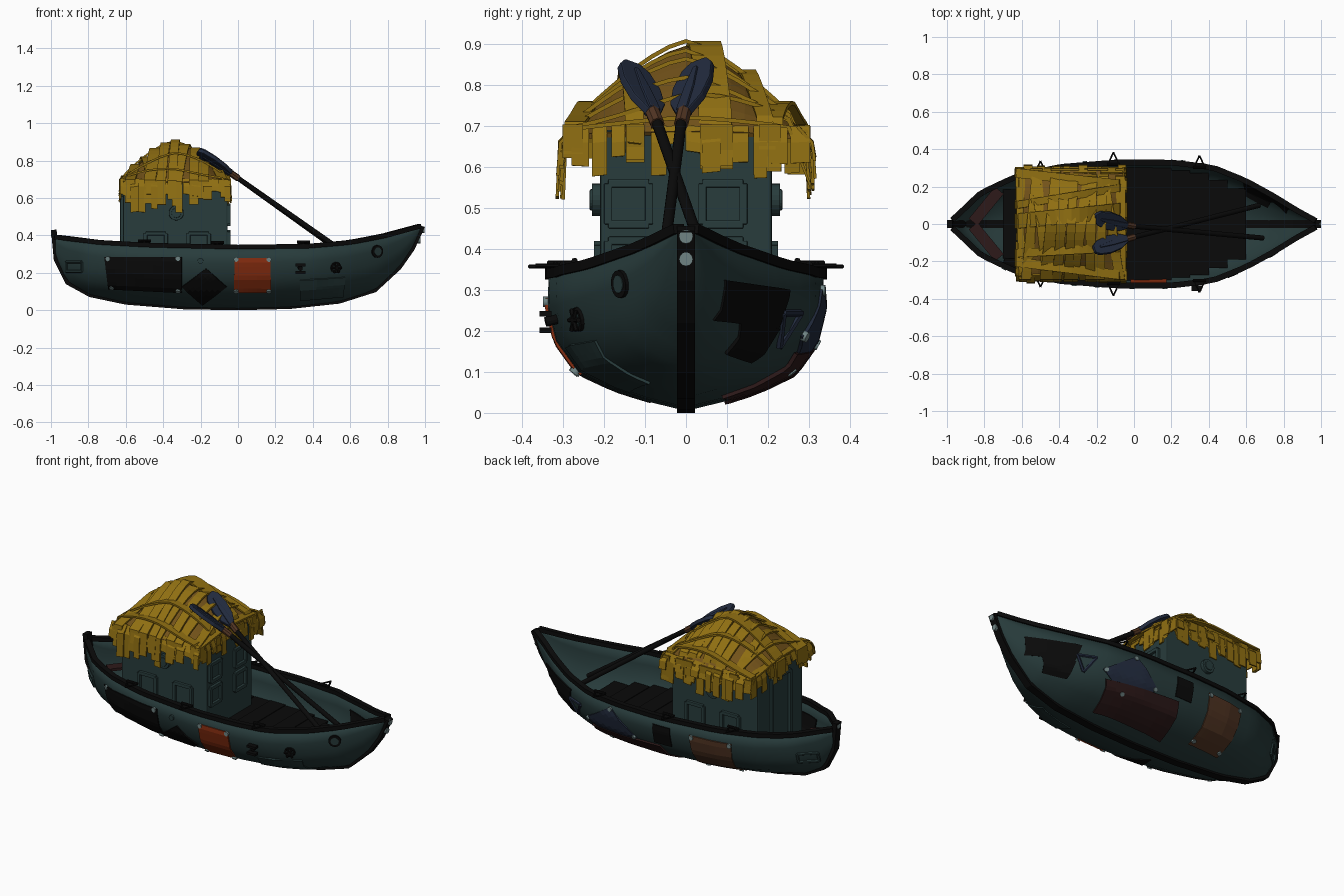
import bpy, bmesh, math, random
from mathutils import Vector, Matrix

random.seed(4)
Z = Vector((0, 0, 1))
if "Cube" in bpy.data.objects:
    bpy.data.objects.remove(bpy.data.objects["Cube"])


def material(name, rgb):
    m = bpy.data.materials.new(name)
    m.use_nodes = True
    m.diffuse_color = (*rgb, 1)
    m.node_tree.nodes["Principled BSDF"].inputs["Base Color"].default_value = (*rgb, 1)
    return m


TEAL = material("teal_paint", (.021, .045, .045))
BLACK = material("black_wood", (.003, .003, .003))
THATCH = material("golden_thatch", (.28, .16, .006))
UNDER = material("brown_thatch", (.17, .085, .01))
ORANGE = material("orange_patch", (.24, .026, .005))
BROWN = material("brown_leather", (.085, .036, .017))
MAROON = material("maroon_patch", (.027, .01, .01))
NAVY = material("navy_paint", (.016, .024, .048))
METAL = material("grey_metal", (.16, .23, .23))


def finish(bm, name, mat, smooth=False, solid=0, bevel=0):
    bmesh.ops.recalc_face_normals(bm, faces=bm.faces)
    me = bpy.data.meshes.new(name)
    bm.to_mesh(me)
    bm.free()
    ob = bpy.data.objects.new(name, me)
    bpy.context.collection.objects.link(ob)
    me.materials.append(mat)
    if smooth:
        bpy.ops.object.select_all(action='DESELECT')
        ob.select_set(True)
        bpy.context.view_layer.objects.active = ob
        bpy.ops.object.shade_smooth_by_angle(angle=math.radians(40))
    if solid:
        mod = ob.modifiers.new("thickness", 'SOLIDIFY')
        mod.thickness, mod.offset = solid, 0
    if bevel:
        mod = ob.modifiers.new("bevel", 'BEVEL')
        mod.width, mod.segments = bevel, 2


def box(bm, c, size):
    bmesh.ops.create_cube(bm, size=1, matrix=Matrix.Translation(c) @ Matrix.Diagonal((*size, 1)))


def rod(bm, a, b, r, seg=12):
    a, b = Vector(a), Vector(b)
    m = Matrix.Translation((a + b) / 2) @ (b - a).to_track_quat('Z', 'Y').to_matrix().to_4x4()
    bmesh.ops.create_cone(bm, cap_ends=True, segments=seg, radius1=r, radius2=r,
                          depth=(b - a).length, matrix=m)


def loop(bm, pts, r):
    for a, b in zip(pts, pts[1:] + pts[:1]):
        rod(bm, a, b, r, 6)


def grid(bm, rows):
    vs = [[bm.verts.new(p) for p in row] for row in rows]
    for a, b in zip(vs, vs[1:]):
        for i in range(len(a) - 1):
            bm.faces.new((a[i], a[i + 1], b[i + 1], b[i]))


def ribbon(bm, pts, w, t, across=None):
    """Flat strap that follows a path; w is one width or a width per point."""
    pts, rings = [Vector(p) for p in pts], []
    for i, p in enumerate(pts):
        tan = (pts[min(i + 1, len(pts) - 1)] - pts[max(i - 1, 0)]).normalized()
        a = (Vector(across) if across else tan.cross(Z)).normalized()
        n = a.cross(tan).normalized() * t / 2
        a = a * (w[i] if isinstance(w, list) else w) / 2
        rings.append([bm.verts.new(q) for q in (p - a - n, p + a - n, p + a + n, p - a + n)])
    for r, s in zip(rings, rings[1:]):
        for i in range(4):
            bm.faces.new((r[i], r[(i + 1) % 4], s[(i + 1) % 4], s[i]))
    bm.faces.new(rings[0])
    bm.faces.new(rings[-1])


def lerp(table, x):
    for (a, va), (b, vb) in zip(table, table[1:]):
        if x <= b:
            return va + (vb - va) * max(0, (x - a) / (b - a))
    return table[-1][1]


# Hull lines: keel height, rail height, half width and section shape
KEEL = [(-.985, .43), (-.97, .27), (-.91, .15), (-.79, .085), (-.6, .045), (-.29, .02), (0, .015),
        (.28, .022), (.54, .05), (.73, .11), (.86, .23), (.93, .33), (.985, .45)]
RAIL = [(-.985, .39), (-.74, .36), (-.47, .345), (0, .335), (.38, .34), (.6, .36), (.78, .395), (.985, .45)]
WIDE = [(-.985, .01), (-.93, .06), (-.82, .165), (-.64, .25), (-.4, .305), (-.1, .329), (.2, .329),
        (.42, .303), (.6, .23), (.75, .147), (.87, .073), (.985, .01)]
SHAPE = [(0, .05), (.06, .29), (.14, .53), (.27, .79), (.5, .95), (.75, 1.01), (1, 1)]


def half(x, z):
    k = lerp(KEEL, x)
    return lerp(WIDE, x) * lerp(SHAPE, (z - k) / max(.01, lerp(RAIL, x) - k))


def on_hull(x, z, side, off=0):
    e = .02
    n = Vector(((half(x - e, z) - half(x + e, z)) / (2 * e), 1,
                (half(x, z - e) - half(x, z + e)) / (2 * e))).normalized()
    p = Vector((x, half(x, z), z)) + n * off
    return Vector((p.x, p.y * side, p.z)), Vector((n.x, n.y * side, n.z))


stations = [.972 * math.sin(math.pi / 2 * i / 20) for i in range(-20, 21)]
bm, rows = bmesh.new(), []
for x in stations:
    k, g = lerp(KEEL, x), lerp(RAIL, x)
    k = min(k, g - .02)
    ring = [(lerp(WIDE, x) * s, k + (g - k) * f) for f, s in SHAPE]
    rows.append([(x, -y, z) for y, z in reversed(ring)] + [(x, y, z) for y, z in ring])
grid(bm, rows)
finish(bm, "hull", TEAL, smooth=True, solid=.012)

# Rails, keel and stem posts
bm = bmesh.new()
for s in (-1, 1):
    ribbon(bm, [(x, s * lerp(WIDE, x), lerp(RAIL, x) + .003) for x in stations], .03, .024)
finish(bm, "gunwale", BLACK)
bm = bmesh.new()
ribbon(bm, [(x, 0, z) for x, z in KEEL], .045, .03, (0, 1, 0))
finish(bm, "keel", BLACK)
bm = bmesh.new()
for z, x in ((.43, .975), (.375, .955)):
    rod(bm, (x, 0, z), (x + .022, 0, z), .017)
rod(bm, (-.97, 0, .41), (-.999, 0, .41), .016)
finish(bm, "stem_bolts", METAL, smooth=True)

# Deck planks and stern bench
bm = bmesh.new()
for i in range(13):
    x = -.65 + i * .1
    box(bm, (x, 0, .165 + .004 * (i % 2)), (.1, 2 * min(half(x - .05, .165), half(x + .05, .165)) - .005, .02))
finish(bm, "deck_planks", BLACK)
bm = bmesh.new()
for s in (-1, 1):
    ribbon(bm, [(-.86, s * .01, .25), (-.72, s * .18, .25)], .06, .015)
finish(bm, "stern_bench", MAROON)


# Hull patches: some go through the shell, some lie on the outside only
bolts = bmesh.new()


def patch(name, mat, side, quad, bolted=False, off=0, thick=.024):
    bm, n, (a, b, c, d) = bmesh.new(), 8, [Vector(q) for q in quad]
    rows = []
    for i in range(n + 1):
        p, q = a.lerp(b, i / n), d.lerp(c, i / n)
        rows.append([on_hull(*p.lerp(q, j / n), side, off)[0] for j in range(n + 1)])
    grid(bm, rows)
    finish(bm, name, mat, solid=thick)
    for q in quad if bolted else ():
        m = Vector(q).lerp((a + b + c + d) / 4, .1)
        p, nrm = on_hull(m.x, m.y, side)
        rod(bolts, p, p + nrm * .017, .013)


def rect(x0, x1, z0, z1):
    return (x0, z0), (x1, z0), (x1, z1), (x0, z1)


OUT = dict(off=.007, thick=.01)
patch("large_black_patch", BLACK, -1, ((-.69, .12), (-.3, .1), (-.3, .285), (-.71, .285)), True)
patch("diamond_patch", BLACK, -1, ((-.3, .13), (-.19, .035), (-.06, .13), (-.17, .225)), **OUT)
patch("orange_patch", ORANGE, -1, rect(-.02, .175, .1, .28), True)
patch("bow_plate", TEAL, -1, ((.33, .06), (.56, .08), (.57, .18), (.33, .165)), **OUT)
patch("brown_patch", BROWN, 1, ((-.48, .065), (-.26, .055), (-.25, .28), (-.5, .28)), True, **OUT)
patch("small_black_patch", BLACK, 1, rect(-.13, -.02, .18, .29), **OUT)
patch("navy_patch", NAVY, 1, ((.1, .17), (.3, .1), (.45, .19), (.26, .31)), True, **OUT)
patch("maroon_patch", MAROON, 1, ((-.1, .035), (.36, .048), (.42, .15), (-.05, .165)), off=.01, thick=.01)
patch("bow_black_patch", BLACK, 1, ((.6, .2), (.82, .23), (.84, .325), (.57, .3)))
patch("bow_black_patch_tail", BLACK, 1, ((.6, .13), (.72, .15), (.75, .225), (.59, .21)))
finish(bolts, "patch_bolts", METAL, smooth=True)

# Hull fittings: ports, valve wheel, cleat, vents, towing ring
dark, teal = bmesh.new(), bmesh.new()
for x, z, r in ((.74, .315, .034), (.52, .23, .03)):
    p, n = on_hull(x, z, -1)
    rod(dark, p, p + n * .014, r, 16)
    rod(teal, p, p + n * .016, r * .65, 16)
    for k in range(3):
        d = n.cross(Z).normalized() * math.cos(k * math.pi / 3) + Z * math.sin(k * math.pi / 3)
        if x < .6:
            rod(dark, p + n * .02 - d * r, p + n * .02 + d * r, .006, 6)
p, n = on_hull(.33, .23, -1)
rod(dark, p, p + n * .035, .012)
for dz in (-.02, .02):
    box(dark, p + n * .035 + Z * dz, (.055, .03, .014))
p, n = on_hull(-.2, .265, -1)
rod(teal, p, p + n * .014, .016)
for s in (-1, 1):
    loop(teal, [on_hull(x, z, s, .01)[0] for x, z in rect(-.91, -.83, .21, .26)], .008)
ring = bmesh.new()
loop(ring, [on_hull(x, z, 1, .01)[0] for x, z in ((.49, .245), (.59, .245), (.54, .165))], .009)
finish(ring, "towing_ring", NAVY)
# Rail loops and cleats
for s in (-1, 1):
    for x in (-.5, -.11, .35):
        y, z = lerp(WIDE, x), lerp(RAIL, x) + .02
        tip = (x, s * (y + .055), z)
        for dx in (-.03, .03):
            rod(dark, (x + dx, s * (y - .01), z), tip, .005, 6)
        rod(dark, (x - .035, s * (y - .01), z + .004), (x + .035, s * (y - .01), z + .004), .008, 8)
finish(dark, "dark_fittings", BLACK)
finish(teal, "teal_fittings", TEAL)

# Cabin with framed windows and doors
bm = bmesh.new()
box(bm, (-.335, 0, .43), (.56, .42, .52))
finish(bm, "cabin", TEAL, bevel=.008)
bm = bmesh.new()


def frame(c, w, h, end):
    for du, dv, a, b in ((0, h / 2, w, .02), (0, -h / 2, w, .02), (w / 2, 0, .02, h), (-w / 2, 0, .02, h)):
        off, size = ((0, du, dv), (.03, a, b)) if end else ((du, 0, dv), (a, .03, b))
        box(bm, Vector(c) + Vector(off), size)


for s in (-1, 1):
    for x in (-.44, -.21):
        frame((x, s * .21, .35), .11, .12, False)
    rod(bm, (-.33, s * .2, .52), (-.33, s * .23, .52), .04, 20)
    rod(bm, (-.33, s * .2, .52), (-.33, s * .235, .52), .026, 20)
for y in (-.14, .09):
    for z in (.51, .37):
        frame((-.055, y, z), .1, .1, True)
frame((-.615, 0, .42), .17, .38, True)
finish(bm, "window_frames", TEAL, bevel=.003)

# Thatched roof: under-layer, woven straps, hanging fringe
CX, R = -.335, .292


def roof(x, y, lift=0):
    u, v = min(1, abs(x - CX) / R), min(1, abs(y) / R)
    return Vector((x, y, .685 + .215 * (1 - u ** 1.5) * (1 - v ** 1.4) + lift))


bm = bmesh.new()
steps = [i / 8 * .97 for i in range(-8, 9)]
grid(bm, [[roof(CX + R * u, R * v, -.012) for v in steps] for u in steps])
finish(bm, "roof_underlayer", UNDER, solid=.012)


def strap(bm, along_y, pos, w, lift, tilt):
    pts = []
    for t in [i / 7 for i in range(-7, 8)]:
        side = max(-R, min(R, pos + tilt * t))
        pts.append(roof(CX + side, R * t, lift) if along_y else roof(CX + R * t, side, lift))
    for end, i in ((-1, 0), (1, len(pts))):
        out = Vector((0, end * .012, 0)) if along_y else Vector((end * .006, 0, 0))
        p = pts[0 if end < 0 else -1] + out - Z * random.uniform(.06, .14)
        pts.insert(i, p)
    ribbon(bm, pts, w, .01, (1, 0, 0) if along_y else (0, 1, 0))


bm = bmesh.new()
for i in range(11):
    strap(bm, True, -.265 + i * .053, random.uniform(.046, .064), random.uniform(0, .012), random.uniform(-.05, .05))
for y, w in ((-.24, .05), (-.14, .045), (.045, .08), (.15, .04), (.24, .05)):
    strap(bm, False, y, w, .018, random.uniform(-.06, .06))
finish(bm, "roof_straps", THATCH)
bm = bmesh.new()
for k in range(4):
    for i in range(12):
        q = -.27 + i * .049 + random.uniform(-.012, .012)
        s, out = (-1, 1)[k % 2], random.uniform(0, .018)
        long = random.uniform(.06, .18) if k < 2 else random.uniform(.03, .13)
        top = Vector((CX + q, s * (R - .02), .7)) if k < 2 else Vector((CX + s * (R - .015), q, .7))
        push = Vector((0, s, 0)) if k < 2 else Vector((s * .5, 0, 0))
        end = top + push * (.02 + out)
        ribbon(bm, [top, end - Z * .04, end + push * .006 - Z * long], random.uniform(.03, .05), .008,
               (1, 0, random.uniform(-.15, .15)) if k < 2 else (0, 1, random.uniform(-.15, .15)))
finish(bm, "roof_fringe", THATCH)

# Two crossed oars with blades rolled away from each other
for name, grip, neck, tip, roll in (("right_oar", (.67, .1, .225), (-.02, -.075, .72), (-.215, -.135, .85), -.35),
                                    ("left_oar", (.69, -.075, .225), (-.02, -.01, .72), (-.21, .035, .855), .35)):
    g, n, t = Vector(grip), Vector(neck), Vector(tip)
    bm = bmesh.new()
    rod(bm, g, n, .0135)
    finish(bm, name + "_shaft", BLACK, smooth=True)
    bm = bmesh.new()
    rod(bm, n.lerp(g, .03), n.lerp(t, .15), .018, 8)
    finish(bm, name + "_collar", BROWN, smooth=True)
    side = (t - n).cross(Z).normalized() + Z * roll
    bm = bmesh.new()
    ribbon(bm, [n.lerp(t, f) for f in (.08, .3, .6, .88, 1)], [.035, .085, .1, .08, .04], .022, side)
    ribbon(bm, [n.lerp(t, f) for f in (.1, .5, .85)], [.03, .026, .012], .034, side)
    finish(bm, name + "_blade", NAVY, bevel=.004)
